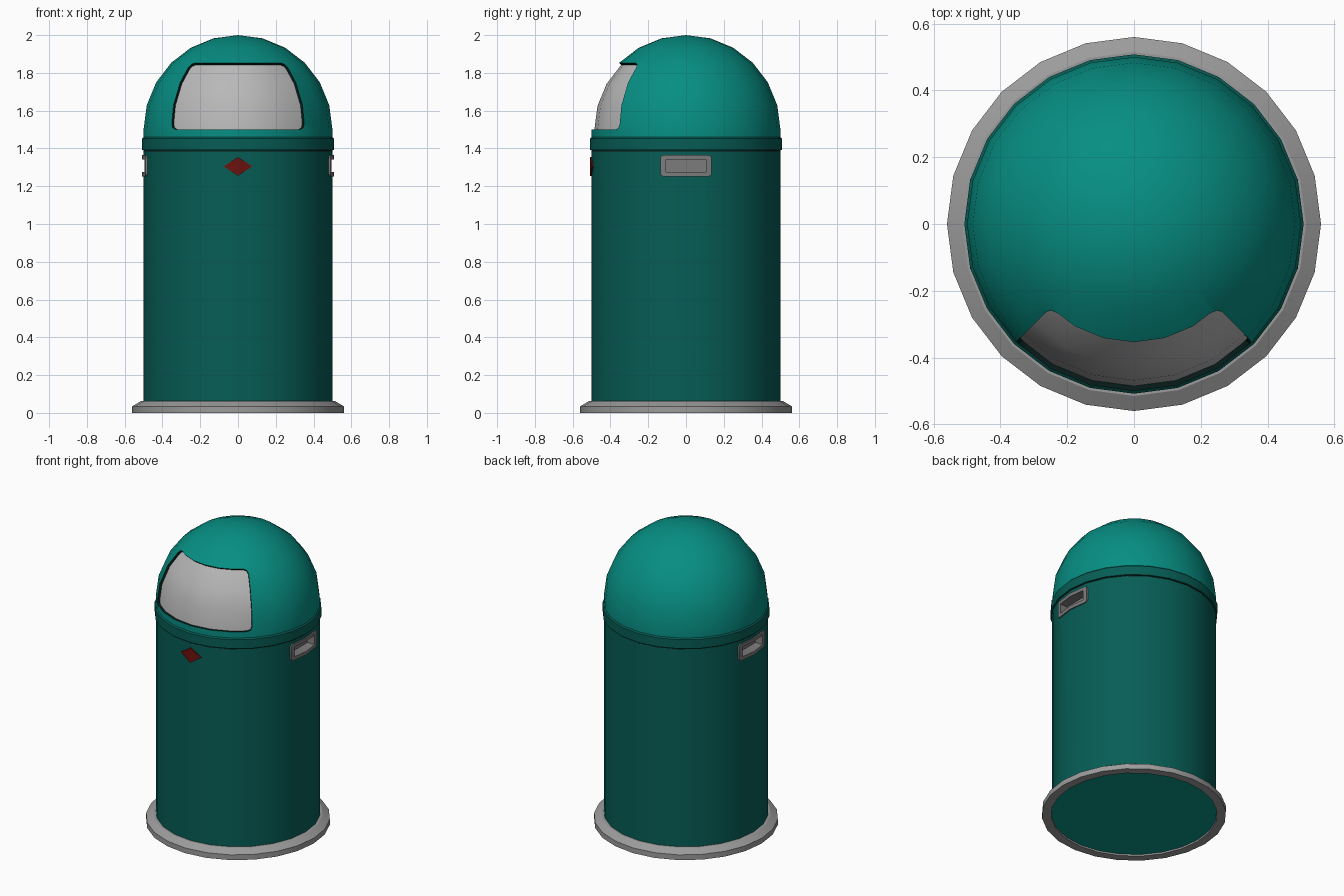
import bpy, bmesh, math
from mathutils import Vector

if "Cube" in bpy.data.objects:
    bpy.data.objects.remove(bpy.data.objects["Cube"])

SIDES = 24


def material(name, rgb):
    m = bpy.data.materials.new(name)
    m.diffuse_color = (*rgb, 1)
    m.use_nodes = True
    m.node_tree.nodes["Principled BSDF"].inputs["Base Color"].default_value = m.diffuse_color
    return m


BODY_GREEN = material("body_green", (0.002, 0.11, 0.092))
DOME_GREEN = material("dome_green", (0.002, 0.27, 0.225))
FLOOR_GREEN = material("floor_green", (0.002, 0.3, 0.25))
SEAL = material("dark_seal", (0.002, 0.012, 0.011))
RED = material("red_paint", (0.15, 0.006, 0.004))
RING_GREY = material("ring_grey", (0.33, 0.33, 0.33))
FLAP_GREY = material("flap_grey", (0.48, 0.48, 0.48))
HANDLE_GREY = material("handle_grey", (0.2, 0.2, 0.2))


def finish(name, bm, *mats):
    mesh = bpy.data.meshes.new(name)
    bm.to_mesh(mesh)
    bm.free()
    ob = bpy.data.objects.new(name, mesh)
    bpy.context.collection.objects.link(ob)
    for m in mats:
        mesh.materials.append(m)
    return ob


def activate(ob):
    bpy.ops.object.select_all(action='DESELECT')
    ob.select_set(True)
    bpy.context.view_layer.objects.active = ob


def smooth(ob):
    activate(ob)
    bpy.ops.object.shade_smooth_by_angle(angle=math.radians(28))


def lathe(profile, closed=False):
    bm = bmesh.new()
    vs = [bm.verts.new((r, 0, z)) for r, z in profile]
    pairs = list(zip(vs, vs[1:])) + ([(vs[-1], vs[0])] if closed else [])
    es = [bm.edges.new(p) for p in pairs]
    bmesh.ops.spin(bm, geom=vs + es, cent=(0, 0, 0), axis=(0, 0, 1),
                   angle=2 * math.pi, steps=SIDES)
    bmesh.ops.remove_doubles(bm, verts=bm.verts[:], dist=1e-4)
    bmesh.ops.recalc_face_normals(bm, faces=bm.faces[:])
    return bm


def box(name, lo, hi):
    bm = bmesh.new()
    bmesh.ops.create_cube(bm, size=1)
    for v in bm.verts:
        v.co = [lo[i] + (v.co[i] + 0.5) * (hi[i] - lo[i]) for i in range(3)]
    return finish(name, bm)


# Base ring, floor plate, dark seam and collar
smooth(finish("base_ring", lathe([(0.505, 0), (0.56, 0), (0.56, 0.035),
                                  (0.515, 0.062), (0.495, 0.062)], True), RING_GREY))
smooth(finish("floor_plate", lathe([(0, 0.01), (0.506, 0.01), (0.506, 0.02),
                                    (0, 0.02)]), FLOOR_GREEN))
smooth(finish("seam", lathe([(0.47, 1.38), (0.499, 1.38), (0.499, 1.395),
                             (0.47, 1.395)], True), SEAL))
smooth(finish("collar", lathe([(0.48, 1.392), (0.508, 1.392), (0.508, 1.452),
                               (0.5, 1.46), (0.48, 1.46)], True), BODY_GREEN))

# Body
body = finish("body", lathe([(0, 0.03), (0.5, 0.03), (0.5, 1.384), (0, 1.384)]),
              BODY_GREEN)

# Pockets cut into the body for the handles
for side in (-1, 1):
    xs = sorted((side * 0.43, side * 0.6))
    cutter = box("pocket_cutter", (xs[0], -0.112, 1.27), (xs[1], 0.112, 1.345))
    cutter.hide_render = True
    mod = body.modifiers.new("pocket", 'BOOLEAN')
    mod.operation = 'DIFFERENCE'
    mod.solver = 'EXACT'
    mod.object = cutter
    activate(body)
    bpy.ops.object.modifier_apply(modifier=mod.name)
    bpy.data.objects.remove(cutter)
smooth(body)


# Recessed handles: rounded frame following the body, lofted into a pocket
def rounded_loop(bm, side, hw, hh, rad, x, bend):
    pts = [(0, -hh)]
    for k, (sy, sz) in enumerate([(1, -1), (1, 1), (-1, 1), (-1, -1)]):
        if k == 2:
            pts.append((0, hh))
        for s in range(4):
            a = math.radians(-90 + 90 * k + 30 * s)
            pts.append((sy * (hw - rad) + rad * math.cos(a),
                        sz * (hh - rad) + rad * math.sin(a)))
    return [bm.verts.new((side * (x - bend * abs(y)), y, 1.308 + z)) for y, z in pts]


for name, side in (("handle_right", 1), ("handle_left", -1)):
    bm = bmesh.new()
    loops = [rounded_loop(bm, side, *p) for p in (
        (0.136, 0.056, 0.018, 0.495, 0.132), (0.136, 0.056, 0.018, 0.508, 0.132),
        (0.107, 0.033, 0.004, 0.508, 0.132), (0.107, 0.033, 0.004, 0.44, 0))]
    for a, b in zip(loops, loops[1:]):
        for i in range(len(a)):
            j = (i + 1) % len(a)
            bm.faces.new((a[i], a[j], b[j], b[i]))
    bm.faces.new(loops[-1])
    bmesh.ops.recalc_face_normals(bm, faces=bm.faces[:])
    bm.faces.ensure_lookup_table()
    bm.normal_update()
    if bm.faces[-1].normal.x * side < 0:
        bmesh.ops.reverse_faces(bm, faces=bm.faces[:])
    smooth(finish(name, bm, HANDLE_GREY))

# Dome
bm = lathe([(0.5, 1.455)] + [(0.5 * math.cos(math.radians(a)),
                              1.5 + 0.5 * math.sin(math.radians(a)))
                             for a in range(0, 90, 15)] + [(0, 2)])


# Flap area: front 90 degrees of the dome, lower three rows
def in_flap(f):
    c = f.calc_center_median()
    return 1.5 < c.z < 1.85 and c.y < 0 and abs(c.x) < -c.y


patch = {f for f in bm.faces if in_flap(f)}
corners = [v for v in {v for f in patch for v in f.verts}
           if sum(f in patch for f in v.link_faces) == 1]
for v in corners:
    face = next(f for f in v.link_faces if f in patch)
    ends = []
    for e in [e for e in v.link_edges if face in e.link_faces]:
        ends.append(bmesh.utils.edge_split(e, v, 0.03 / e.calc_length())[1])
    a, b = ends
    mid = v.co + 0.3 * ((a.co - v.co) + (b.co - v.co))
    new, _ = bmesh.utils.face_split(face, a, b, coords=[mid])
    patch |= {face, new}
    patch -= {f for f in (face, new) if v in f.verts}

# Push the flap inward with a dark seal around it, then part it from the dome
old = list(patch)
geom = bmesh.ops.extrude_face_region(bm, geom=old)["geom"]
bmesh.ops.delete(bm, geom=[f for f in old if f.is_valid], context='FACES')
center = Vector((0, 0, 1.5))
pushed = [g for g in geom if isinstance(g, bmesh.types.BMVert)]
for v in pushed:
    for f in v.link_faces:
        f.material_index = 1
    v.co = center + (v.co - center) * 0.97
for g in geom:
    if isinstance(g, bmesh.types.BMFace):
        g.material_index = 2
flap = bm.copy()
bmesh.ops.delete(bm, geom=[f for f in bm.faces if f.material_index == 2],
                 context='FACES')
bmesh.ops.delete(flap, geom=[f for f in flap.faces if f.material_index != 2],
                 context='FACES')
for f in flap.faces:
    f.material_index = 0
smooth(finish("dome_lid", bm, DOME_GREEN, SEAL))
smooth(finish("flap_door", flap, FLAP_GREY))

# Red diamond plate on the front, bent to follow the body
bm = bmesh.new()
top, bottom, left, right = [bm.verts.new(p) for p in (
    (0, -0.48, 1.355), (0, -0.48, 1.255), (-0.075, -0.47, 1.305), (0.075, -0.47, 1.305))]
faces = [bm.faces.new((top, left, bottom)), bm.faces.new((top, bottom, right))]
geom = bmesh.ops.extrude_face_region(bm, geom=faces)["geom"]
bmesh.ops.translate(bm, vec=(0, -0.028, 0),
                    verts=[g for g in geom if isinstance(g, bmesh.types.BMVert)])
bmesh.ops.recalc_face_normals(bm, faces=bm.faces[:])
finish("front_diamond", bm, RED)
